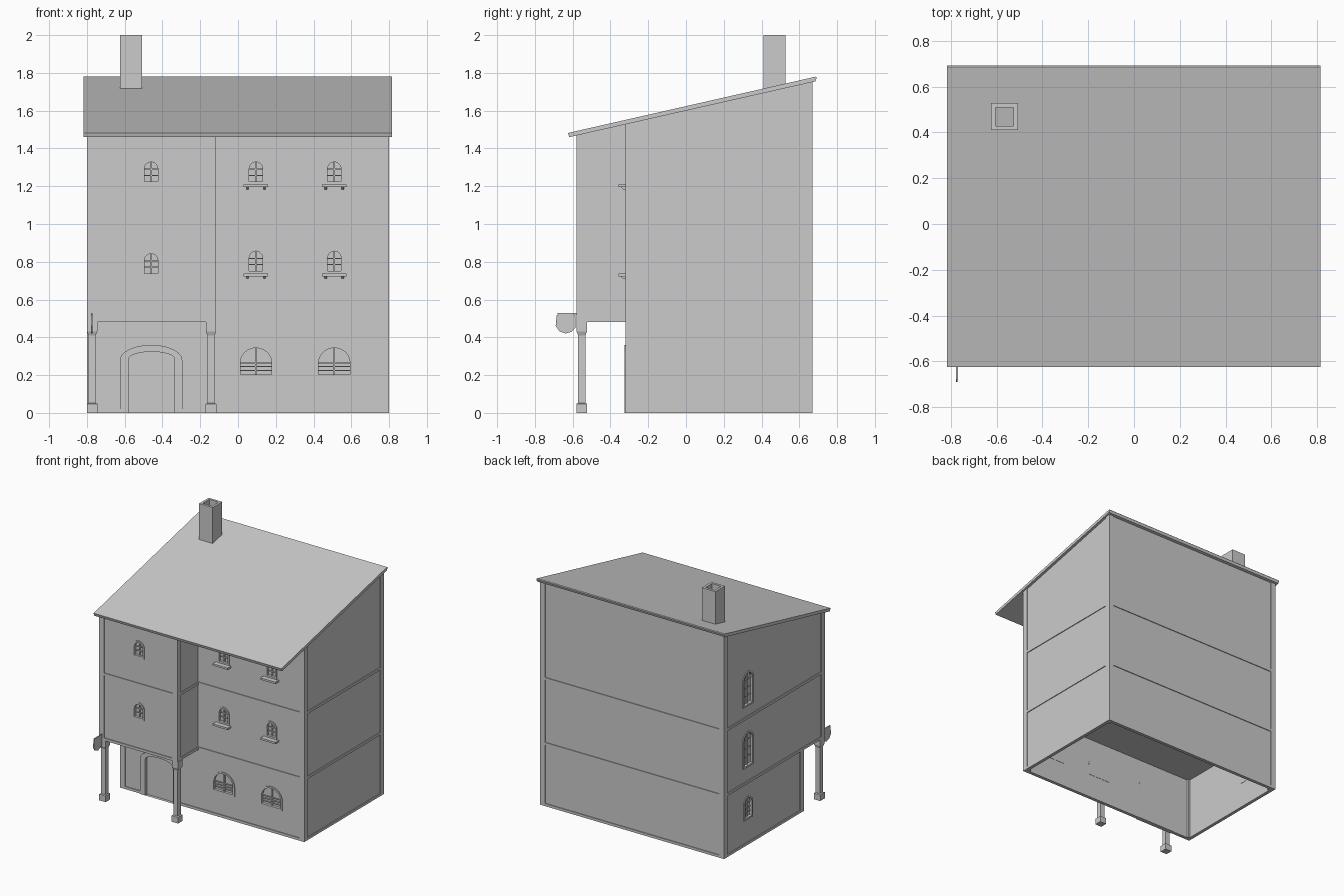
import bpy, bmesh, math

if "Cube" in bpy.data.objects:
    bpy.data.objects.remove(bpy.data.objects["Cube"])

T = 0.006                                   # how far trim stands out from the walls


def under(y):                               # roof underside height
    return 1.46 + (y + 0.615) * 0.295 / 1.305


def finish(name, bm):
    bmesh.ops.recalc_face_normals(bm, faces=bm.faces[:])
    me = bpy.data.meshes.new(name)
    bm.to_mesh(me)
    bm.free()
    ob = bpy.data.objects.new(name, me)
    bpy.context.collection.objects.link(ob)
    return ob


def loft(name, loops, closed=False):
    """Skin a list of equal loops; cap the ends, or join last to first."""
    bm = bmesh.new()
    rows = [[bm.verts.new(p) for p in lp] for lp in loops]
    n = len(rows[0])
    pairs = list(zip(rows, rows[1:])) + ([(rows[-1], rows[0])] if closed else [])
    for a, b in pairs:
        for i in range(n):
            j = (i + 1) % n
            bm.faces.new((a[i], a[j], b[j], b[i]))
    if not closed:
        bm.faces.new(rows[0])
        bm.faces.new(rows[-1])
    return finish(name, bm)


def prism(name, prof, place, d0, d1):
    return loft(name, [[place(u, v, d) for u, v in prof] for d in (d0, d1)])


def ring(name, outer, inner, place, d0, d1):
    return loft(name, [[place(u, v, d) for u, v in p] for p, d in
                       ((outer, d0), (outer, d1), (inner, d1), (inner, d0))], True)


def rect(u0, u1, v0, v1):
    return [(u0, v0), (u1, v0), (u1, v1), (u0, v1)]


def arch(c, w, z0, zs, z1, n=12):
    pts = [(c - w / 2, z0), (c + w / 2, z0)]
    return pts + [(c + w / 2 * math.cos(math.pi * i / n), zs + (z1 - zs) * math.sin(math.pi * i / n))
                  for i in range(n + 1)]


def plan(u, v, d):
    return (u, v, d)


def side(u, v, d):
    return (d, u, v)


def box(name, x0, x1, y0, y1, z0, z1):
    return prism(name, rect(x0, x1, y0, y1), plan, z0, z1)


def cut(target, cutter):
    m = target.modifiers.new("cut", 'BOOLEAN')
    m.operation, m.solver, m.object = 'DIFFERENCE', 'EXACT', cutter
    bpy.context.view_layer.objects.active = target
    bpy.ops.object.modifier_apply(modifier=m.name)
    bpy.data.objects.remove(cutter)


# facades: u along the wall, v up, d outwards from the wall plane
def main_front(u, v, d):
    return (u, -0.32 + T - d, v)


def bay_front(u, v, d):
    return (u, -0.58 + T - d, v)


def left_wall(u, v, d):
    return (-0.80 + T - d, u, v)


def sloped(y0, y1, z0):
    return [(y0, z0), (y1, z0), (y1, under(y1) + 0.003), (y0, under(y0) + 0.003)]


# walls: main block with an open hollow ground floor, and the overhanging bay
main = prism("main_walls", sloped(-0.32 + T, 0.67 - T, 0), side, -0.80 + T, 0.80 - T)
cut(main, box("cavity", -0.774, 0.774, -0.294, 0.644, -0.1, 0.49))
bay = prism("bay_walls", sloped(-0.58 + T, -0.32 + T, 0.48), side, -0.80 + T, -0.12 - T)


def window(name, wall, place, c, w, z0, zs, z1, bars):
    f = 0.014
    outer, inner = arch(c, w, z0, zs, z1), arch(c, w - 2 * f, z0 + f, zs, z1 - f)
    cut(wall, prism("cutter", arch(c, w - f, z0 + f / 2, zs, z1 - f / 2), place, -0.025, 0.03))
    ring(name + "_frame", outer, inner, place, -0.022, T)
    prism(name + "_pane", inner, place, -0.022, -0.015)
    prism(name + "_upright_bar", rect(c - .004, c + .004, z0 + f, z1 - f), place, -0.016, -0.006)
    for i in range(bars):
        z = z0 + f + (zs - z0 - f) * (i + 1) / bars
        prism(name + "_cross_bar", rect(c - w / 2 + f, c + w / 2 - f, z - .003, z + .003),
              place, -0.016, -0.007)


# front windows
for z in (0.725, 1.21):
    window("bay_window", bay, bay_front, -0.46, 0.10, z, z + 0.08, z + 0.132, 2)
for c in (0.095, 0.51):
    window("ground_window", main, main_front, c, 0.194, 0.19, 0.265, 0.358, 3)
    for z in (0.738, 1.21):
        window("upper_window", main, main_front, c, 0.10, z, z + 0.08, z + 0.132, 2)
        box("window_sill", c - 0.065, c + 0.065, -0.357, -0.31, z - 0.015, z)
        for s in (-1, 1):
            x = c + s * 0.045
            prism("sill_bracket", [(-0.31, z - .015), (-0.345, z - .015), (-0.335, z - .026), (-0.31, z - .028)],
                  side, x - 0.006, x + 0.006)

# windows on the left wall
for w, z0, zs, z1 in ((0.11, 0.20, 0.32, 0.38), (0.13, 0.61, 0.82, 0.89), (0.13, 1.09, 1.29, 1.36)):
    window("side_window", main, left_wall, 0.365, w, z0, zs, z1, 3)

# arched doorway
outer = arch(-0.46, 0.33, 0, 0.28, 0.36)
inner = arch(-0.457, 0.244, 0, 0.285, 0.324)
cut(main, prism("cutter", arch(-0.46, 0.29, -0.05, 0.28, 0.34), main_front, -0.025, 0.03))
ring("door_surround", outer, inner, main_front, -0.022, 0.012)
prism("door", inner, main_front, -0.022, -0.012)

# corner strips
W = 0.042
for name, x, y, z0 in (("front_right", 0.80 - W, -0.32, 0), ("back_right", 0.80 - W, 0.67 - W, 0),
                       ("back_left", -0.80, 0.67 - W, 0), ("bay_left", -0.80, -0.58, 0.48),
                       ("bay_right", -0.12 - W, -0.58, 0.48)):
    prism(name + "_corner_strip", sloped(y, y + W, z0), side, x, x + W)
box("front_left_corner_strip", -0.80, -0.80 + W, -0.32, -0.32 + W, 0, 0.49)

# string courses at each floor
B = 0.012
for z in (0, 0.48, 0.99):
    top = z + 0.02
    front = -0.32 if z == 0 else -0.58
    box("back_band", -0.80, 0.80, 0.67 - B, 0.67, z, top)
    box("right_band", 0.80 - B, 0.80, -0.32, 0.67, z, top)
    box("left_band", -0.80, -0.80 + B, front, 0.67, z, top)
    box("front_band", -0.30 if z == 0 else -0.12, 0.80, -0.32, -0.32 + B, z, top)
    if z == 0:
        box("front_left_band", -0.80, -0.62, -0.32, -0.32 + B, z, top)
    else:
        box("bay_front_band", -0.80, -0.12, -0.58, -0.58 + B, z, top)
        box("bay_right_band", -0.12 - B, -0.12, -0.58, -0.32, z, top)

# posts under the bay
for x in (-0.772, -0.143):
    loft("bay_post", [[(x + h * a, -0.552 + h * b, z) for a, b in ((-1, -1), (1, -1), (1, 1), (-1, 1))]
                      for h, z in ((.028, 0), (.028, .048), (.019, .052), (.019, .41), (.027, .43), (.027, .482))])

# lean-to roof
prism("roof", [(-0.618, 1.46), (0.685, 1.755), (0.692, 1.775), (0.687, 1.78), (-0.625, 1.482)],
      side, -0.818, 0.815)

# hollow chimney
ring("chimney", rect(-0.625, -0.507, 0.41, 0.528), rect(-0.606, -0.526, 0.429, 0.509), plan, 1.68, 2.0)

# hanging shield board and its rod
prism("hanging_board", [(-0.685, .515), (-0.67, .525), (-0.60, .525), (-0.585, .515), (-0.585, .45),
                        (-0.605, .43), (-0.637, .42), (-0.67, .432), (-0.69, .46)], side, -0.777, -0.771)
box("board_rod", -0.778, -0.770, -0.68, -0.57, 0.521, 0.529)
